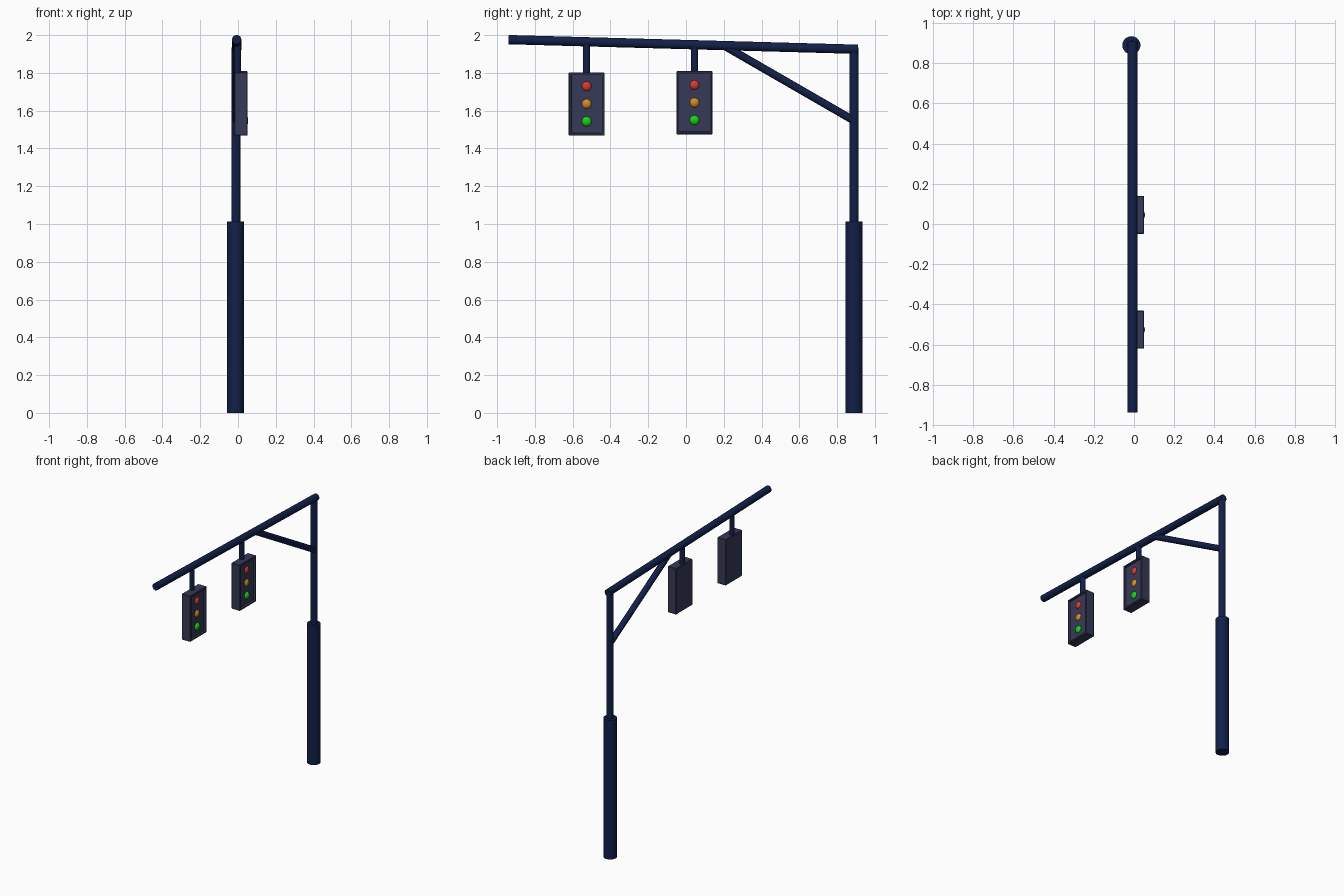
import bpy, bmesh
from mathutils import Vector

if "Cube" in bpy.data.objects:
    bpy.data.objects.remove(bpy.data.objects["Cube"])


def material(name, rgb):
    m = bpy.data.materials.new(name)
    m.diffuse_color = (*rgb, 1)
    m.use_nodes = True
    m.node_tree.nodes["Principled BSDF"].inputs["Base Color"].default_value = m.diffuse_color
    return m


NAVY = material("navy paint", (0.006, 0.014, 0.065))
CASE = material("slate case", (0.037, 0.042, 0.095))
RED = material("red lens", (0.65, 0.045, 0.03))
AMBER = material("amber lens", (0.65, 0.26, 0.02))
GREEN = material("green lens", (0.01, 0.65, 0.01))


def smooth(ob, mat):
    ob.data.materials.append(mat)
    bpy.ops.object.shade_smooth_by_angle()


def tube(name, a, b, r):
    a, b = Vector(a), Vector(b)
    bpy.ops.mesh.primitive_cylinder_add(vertices=32, radius=r, depth=(b - a).length,
                                        location=(a + b) / 2)
    ob = bpy.context.object
    ob.name = name
    ob.rotation_euler = (b - a).to_track_quat('Z', 'Y').to_euler()
    smooth(ob, NAVY)


def signal_case(name, y, z):
    # box with softened edges and a shallow recessed front panel facing +x
    bm = bmesh.new()
    bmesh.ops.create_cube(bm, size=1)
    bmesh.ops.scale(bm, vec=(0.07, 0.19, 0.335), verts=bm.verts)
    bmesh.ops.bevel(bm, geom=bm.edges[:], offset=0.004, segments=1, affect='EDGES')
    front = max(bm.faces, key=lambda f: f.calc_center_median().x)
    bmesh.ops.inset_region(bm, faces=[front], thickness=0.012)
    bmesh.ops.inset_region(bm, faces=[front], thickness=0.002, depth=0)
    bmesh.ops.translate(bm, vec=(-0.014, 0, 0), verts=front.verts)
    bmesh.ops.recalc_face_normals(bm, faces=bm.faces)
    me = bpy.data.meshes.new(name)
    bm.to_mesh(me)
    bm.free()
    me.materials.append(CASE)
    ob = bpy.data.objects.new(name, me)
    ob.location = (0.016, y, z)
    bpy.context.collection.objects.link(ob)


# mast
tube("lower_pole", (-0.013, 0.89, 0), (-0.013, 0.89, 1.012), 0.045)
tube("upper_pole", (-0.011, 0.89, 1.0), (-0.011, 0.89, 1.935), 0.024)

# overhead arm and diagonal brace
tube("arm", (-0.007, -0.939, 1.976), (-0.007, 0.91, 1.925), 0.0245)
tube("brace", (-0.009, 0.20, 1.945), (-0.009, 0.89, 1.547), 0.021)

# two hanging signals
for i, (y, z) in enumerate([(-0.526, 1.635), (0.045, 1.642)], 1):
    tube(f"hanger_{i}", (-0.002, y, z + 0.16), (-0.002, y, 1.963 - 0.028 * (y + 0.526)), 0.018)
    signal_case(f"signal_case_{i}", y, z)
    for label, mat, dz, x in [("red", RED, 0.094, 0.033), ("amber", AMBER, 0.001, 0.033),
                              ("green", GREEN, -0.092, 0.036)]:
        bpy.ops.mesh.primitive_uv_sphere_add(segments=24, ring_count=12, radius=0.026,
                                             location=(x, y, z + dz))
        lens = bpy.context.object
        lens.name = f"{label}_lens_{i}"
        lens.scale.x = 0.7
        smooth(lens, mat)
